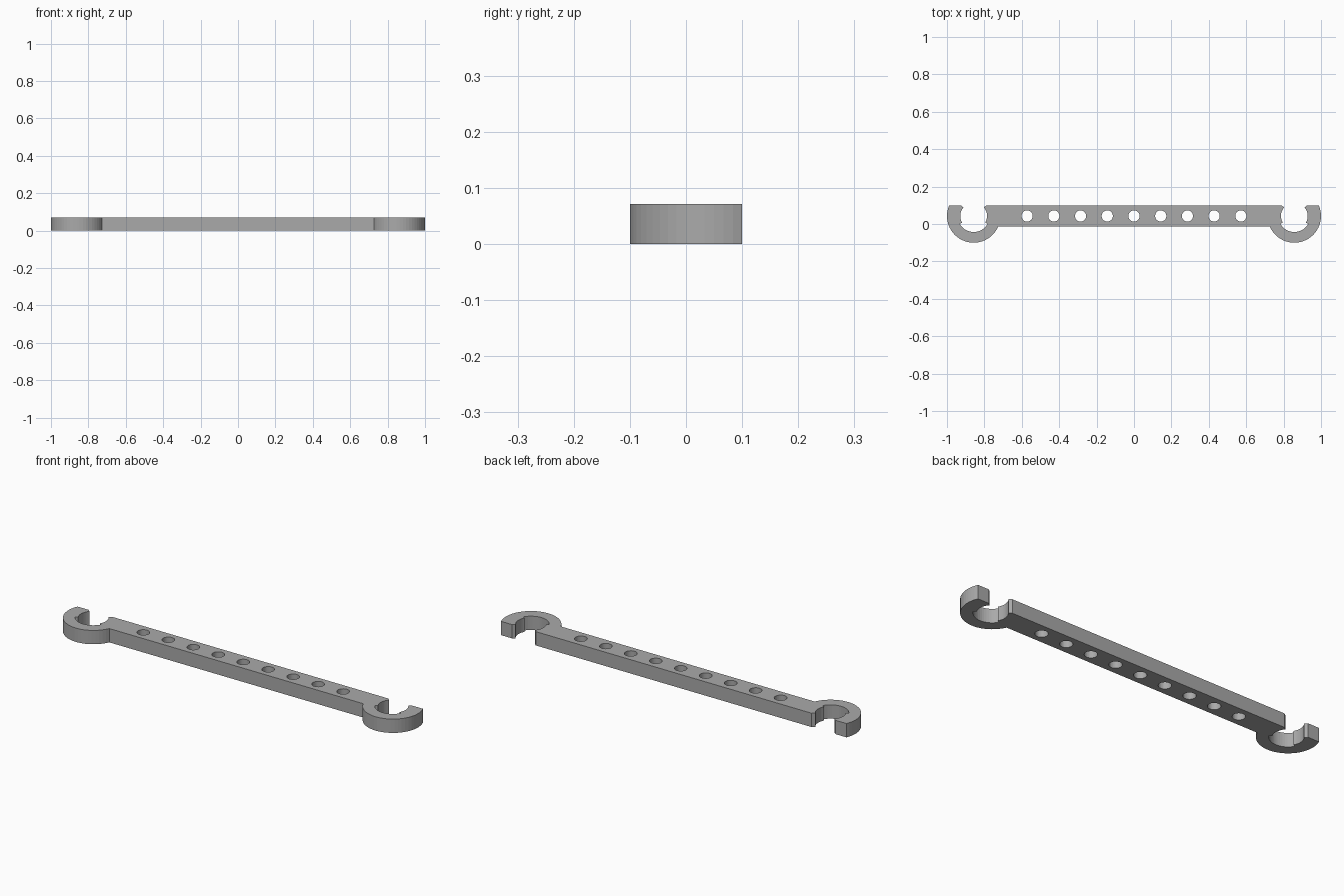
import bpy, bmesh, math

if "Cube" in bpy.data.objects:
    bpy.data.objects.remove(bpy.data.objects["Cube"])

U = 1 / 70          # one design millimetre in scene units
CX, CY = 60, 3      # clip centre, bar centre line
HALF = 4            # half width of the bar
THICK = 5


def arc(cx, cy, r, a0, a1, n):
    return [(cx + r * math.cos(math.radians(a0 + (a1 - a0) * i / n)),
             cy + r * math.sin(math.radians(a0 + (a1 - a0) * i / n)))
            for i in range(n + 1)]


# Right clip outline: outer hook, flared lips, gripping arcs, relieved groove
dip = math.degrees(math.asin(HALF / 10))
lip = HALF / math.tan(math.radians(40))
right = arc(CX, CY, 10, 180 + dip, 360 + dip, 26)
right += [(CX + lip, CY + HALF)]
right += arc(CX, CY, 5, 40, -30, 10)
right += arc(CX, CY, 6, -30, -150, 16)
right += arc(CX, CY, 5, 210, 140, 10)
right += [(CX - lip, CY + HALF)]
outline = right + [(-x, y) for x, y in reversed(right)]

# Filled profile with a row of nine holes
curve = bpy.data.curves.new("clip_bar_profile", "CURVE")
curve.dimensions = "2D"
curve.fill_mode = "BOTH"
curve.extrude = THICK * U / 2
loops = [outline] + [arc(10 * i, CY, 2.1, 0, 360, 32)[:-1] for i in range(-4, 5)]
for pts in loops:
    s = curve.splines.new("POLY")
    s.points.add(len(pts) - 1)
    for p, (x, y) in zip(s.points, pts):
        p.co = (x * U, y * U, 0, 1)
    s.use_cyclic_u = True

bar = bpy.data.objects.new("double_clip_bar", curve)
bpy.context.collection.objects.link(bar)
bpy.context.view_layer.objects.active = bar
bar.select_set(True)
bpy.ops.object.convert(target="MESH")
bar = bpy.context.view_layer.objects.active

# Weld caps to walls, stand on the ground, keep facets flat
bm = bmesh.new()
bm.from_mesh(bar.data)
bmesh.ops.remove_doubles(bm, verts=bm.verts, dist=1e-5)
bmesh.ops.translate(bm, verts=bm.verts, vec=(0, 0, THICK * U / 2))
bmesh.ops.recalc_face_normals(bm, faces=bm.faces)
for f in bm.faces:
    f.smooth = False
bm.to_mesh(bar.data)
bm.free()

grey = bpy.data.materials.new("mid grey")
grey.diffuse_color = (0.4, 0.4, 0.4, 1)
grey.use_nodes = True
grey.node_tree.nodes["Principled BSDF"].inputs["Base Color"].default_value = grey.diffuse_color
bar.data.materials.clear()
bar.data.materials.append(grey)
